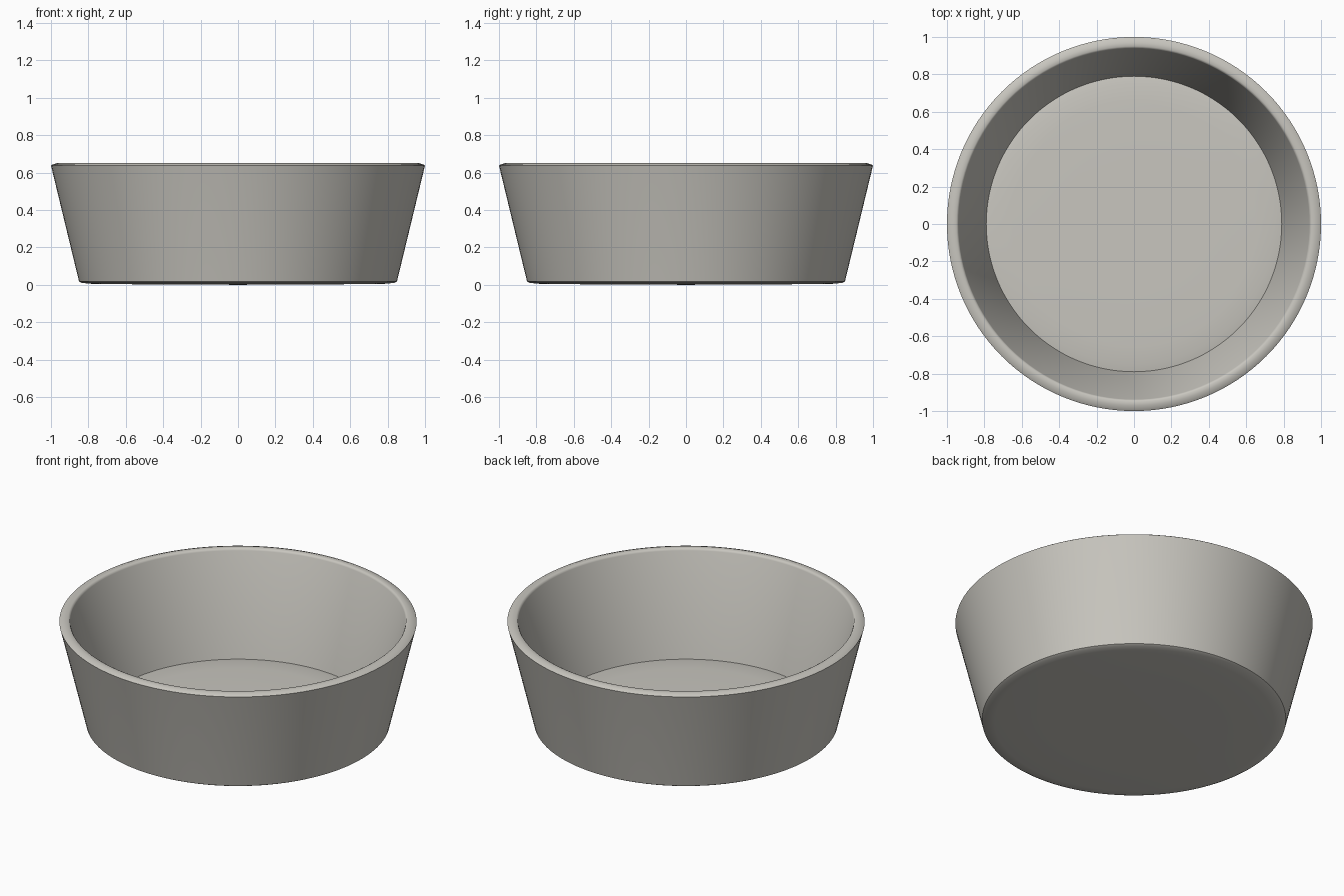
import bpy, bmesh, math

if "Cube" in bpy.data.objects:
    bpy.data.objects.remove(bpy.data.objects["Cube"])

SEGMENTS = 128

# Single warm grey clay colour
mat = bpy.data.materials.new("warm_grey")
mat.diffuse_color = (0.58, 0.565, 0.52, 1)
mat.use_nodes = True
mat.node_tree.nodes["Principled BSDF"].inputs["Base Color"].default_value = mat.diffuse_color

# Half cross-section (radius, height), from underside centre to floor centre
profile = [
    (0, 0.0), (0.48, 0.002), (0.78, 0.005), (0.835, 0.01), (0.85, 0.018),  # gently domed underside
    (0.998, 0.63), (1.0, 0.637), (0.993, 0.642),                          # flared outer wall
    (0.97, 0.65), (0.95, 0.65), (0.942, 0.646), (0.938, 0.638),           # rounded rim
    (0.79, 0.036),                                                        # inner wall
    (0.75, 0.043), (0.65, 0.047), (0.4, 0.05), (0, 0.05),                 # gently domed floor
]

# Spin the cross-section into a bowl
bm = bmesh.new()
verts = [bm.verts.new((r, 0, z)) for r, z in profile]
edges = [bm.edges.new(pair) for pair in zip(verts, verts[1:])]
bmesh.ops.spin(bm, geom=verts + edges, cent=(0, 0, 0), axis=(0, 0, 1),
               angle=math.tau, steps=SEGMENTS, use_duplicate=False)
bmesh.ops.remove_doubles(bm, verts=bm.verts, dist=0.0005)
bmesh.ops.recalc_face_normals(bm, faces=bm.faces)

mesh = bpy.data.meshes.new("bowl")
bm.to_mesh(mesh)
bm.free()
mesh.materials.append(mat)
bowl = bpy.data.objects.new("bowl", mesh)
bpy.context.collection.objects.link(bowl)

# Smooth sides, sharp crease where wall meets floor
bpy.context.view_layer.objects.active = bowl
bowl.select_set(True)
bpy.ops.object.shade_smooth_by_angle(angle=math.radians(40))
